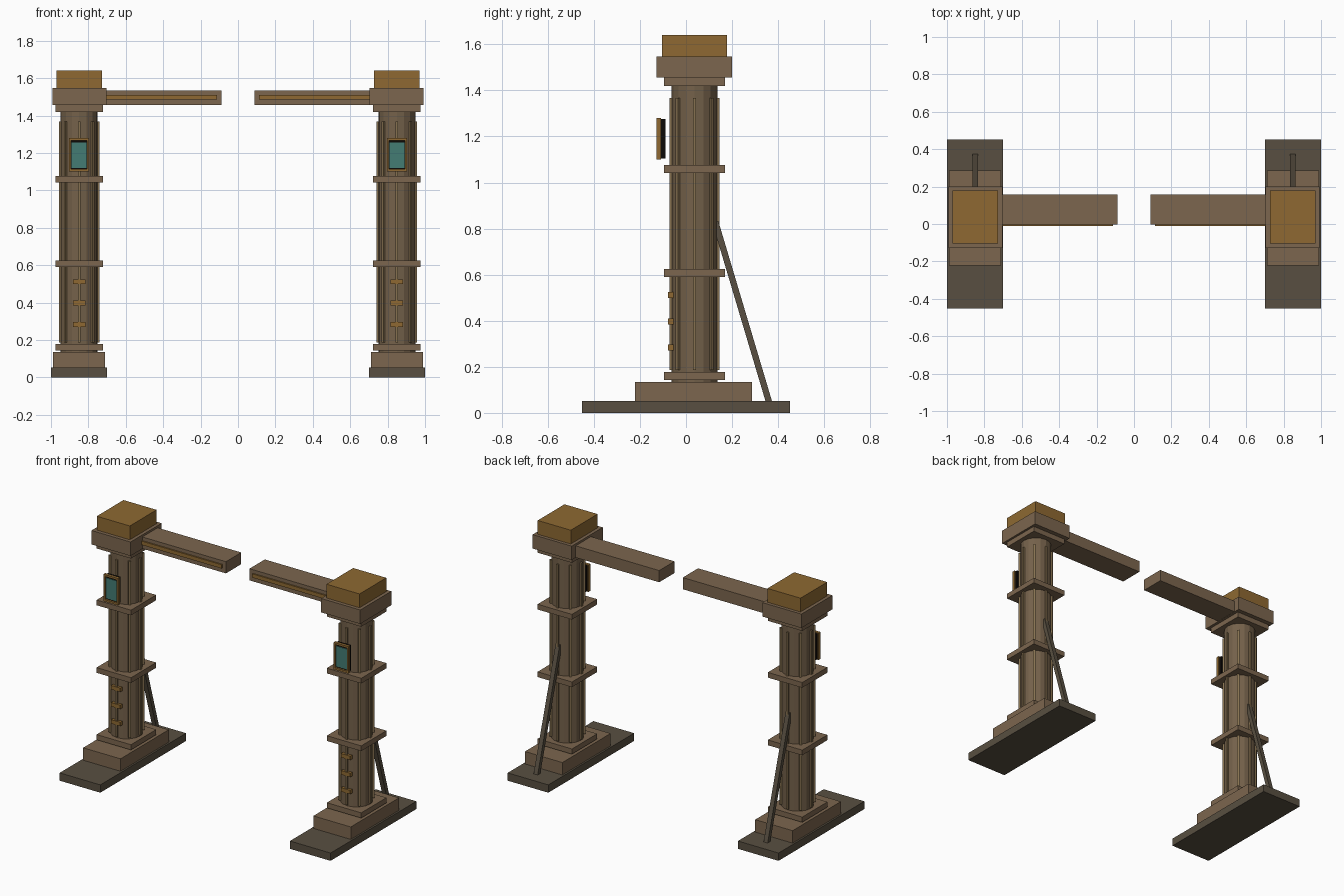
import bpy, bmesh, math
from mathutils import Matrix, Vector

if "Cube" in bpy.data.objects:
    bpy.data.objects.remove(bpy.data.objects["Cube"])


def mat(name, r, g, b):
    m = bpy.data.materials.new(name)
    lin = [((c / 255 + 0.055) / 1.055) ** 2.4 if c > 10 else c / 255 / 12.92 for c in (r, g, b)]
    m.diffuse_color = (*lin, 1)
    m.use_nodes = True
    m.node_tree.nodes["Principled BSDF"].inputs["Base Color"].default_value = m.diffuse_color
    return m


BROWN = mat("brown stone", 124, 102, 78)
CORE = mat("shaft brown", 116, 97, 74)
RIB = mat("pale bronze", 134, 113, 80)
GOLD = mat("old gold", 142, 105, 50)
DARK = mat("dark base", 88, 79, 65)
BLACK = mat("black", 12, 9, 7)
TEAL = mat("teal glass", 68, 124, 116)


def finish(name, bm, material):
    bmesh.ops.recalc_face_normals(bm, faces=bm.faces)
    me = bpy.data.meshes.new(name)
    bm.to_mesh(me)
    bm.free()
    me.materials.append(material)
    ob = bpy.data.objects.new(name, me)
    bpy.context.collection.objects.link(ob)
    return ob


def add_box(bm, x0, x1, y0, y1, z0, z1, extra=Matrix()):
    m = Matrix.Translation(((x0 + x1) / 2, (y0 + y1) / 2, (z0 + z1) / 2))
    s = Matrix.Diagonal((x1 - x0, y1 - y0, z1 - z0, 1))
    bmesh.ops.create_cube(bm, size=1, matrix=extra @ m @ s)


def boxes(name, material, *dims):
    bm = bmesh.new()
    for d in dims:
        add_box(bm, *d)
    return finish(name, bm, material)


CX, CY = 0.849, 0.037   # shaft axis


def post(side, s):
    # box from centre x and half width, mirrored by side
    def b(cx, hw, *rest):
        return (s * cx - hw, s * cx + hw, *rest)

    # stepped foot
    boxes(side + "_base_plate", DARK, b(0.85, 0.15, -0.452, 0.452, 0, 0.052))
    boxes(side + "_base_step", BROWN, b(0.85, 0.138, -0.222, 0.287, 0.052, 0.135))

    # round shaft
    bm = bmesh.new()
    bmesh.ops.create_cone(bm, cap_ends=True, segments=16, radius1=0.099, radius2=0.099,
                          depth=1.32, matrix=Matrix.Translation((s * CX, CY, 0.78)))
    finish(side + "_shaft", bm, CORE)

    # eight vertical ribs around the shaft
    bm = bmesh.new()
    for i in range(8):
        turn = Matrix.Translation((s * CX, CY, 0)) @ Matrix.Rotation(i * math.pi / 4, 4, 'Z')
        add_box(bm, 0.085, 0.109, -0.007, 0.007, 0.187, 1.367, turn)
    finish(side + "_shaft_ribs", bm, RIB)

    # square collars
    boxes(side + "_collars", BROWN,
          *[b(0.85, 0.127, -0.096, 0.17, z0, z0 + 0.035) for z0 in (0.143, 0.59, 1.041, 1.42)])

    # capital and gold top
    boxes(side + "_capital", BROWN, b(0.848, 0.144, -0.128, 0.2, 1.455, 1.548))
    boxes(side + "_gold_top", GOLD, b(0.848, 0.122, -0.104, 0.178, 1.548, 1.64))

    # half beam reaching inwards, with a trim strip
    xs = sorted((s * 0.72, s * 0.087))
    boxes(side + "_beam", BROWN, (*xs, -0.003, 0.158, 1.456, 1.534))
    xs = sorted((s * 0.72, s * 0.113))
    boxes(side + "_beam_trim", GOLD, (*xs, -0.012, -0.003, 1.485, 1.51))

    # small rungs on the front
    boxes(side + "_rungs", GOLD,
          *[b(CX, 0.034, -0.078, -0.055, z - 0.013, z + 0.013) for z in (0.283, 0.397, 0.511)])

    # screen: backing, glass and frame
    boxes(side + "_screen_backing", BLACK, b(0.85, 0.047, -0.115, -0.09, 1.105, 1.275))
    boxes(side + "_screen_glass", TEAL, b(0.85, 0.041, -0.12, -0.114, 1.12, 1.256))
    bars = [b(0.85, 0.054, -0.128, -0.108, z0, z0 + 0.013) for z0 in (1.1, 1.267)]
    bars += [b(0.85 + d, 0.005, -0.128, -0.108, 1.113, 1.267) for d in (-0.049, 0.049)]
    boxes(side + "_screen_frame", GOLD, *bars)

    # slanted rear brace
    lo, hi = Vector((s * 0.849, 0.361, 0.045)), Vector((s * 0.849, 0.127, 0.83))
    d = hi - lo
    turn = Matrix.Translation((lo + hi) / 2) @ Matrix.Rotation(math.atan2(-d.y, d.z), 4, 'X')
    bm = bmesh.new()
    add_box(bm, -0.015, 0.015, -0.0135, 0.0135, -d.length / 2, d.length / 2, turn)
    finish(side + "_rear_brace", bm, DARK)


for side, sign in (("left", -1), ("right", 1)):
    post(side, sign)
